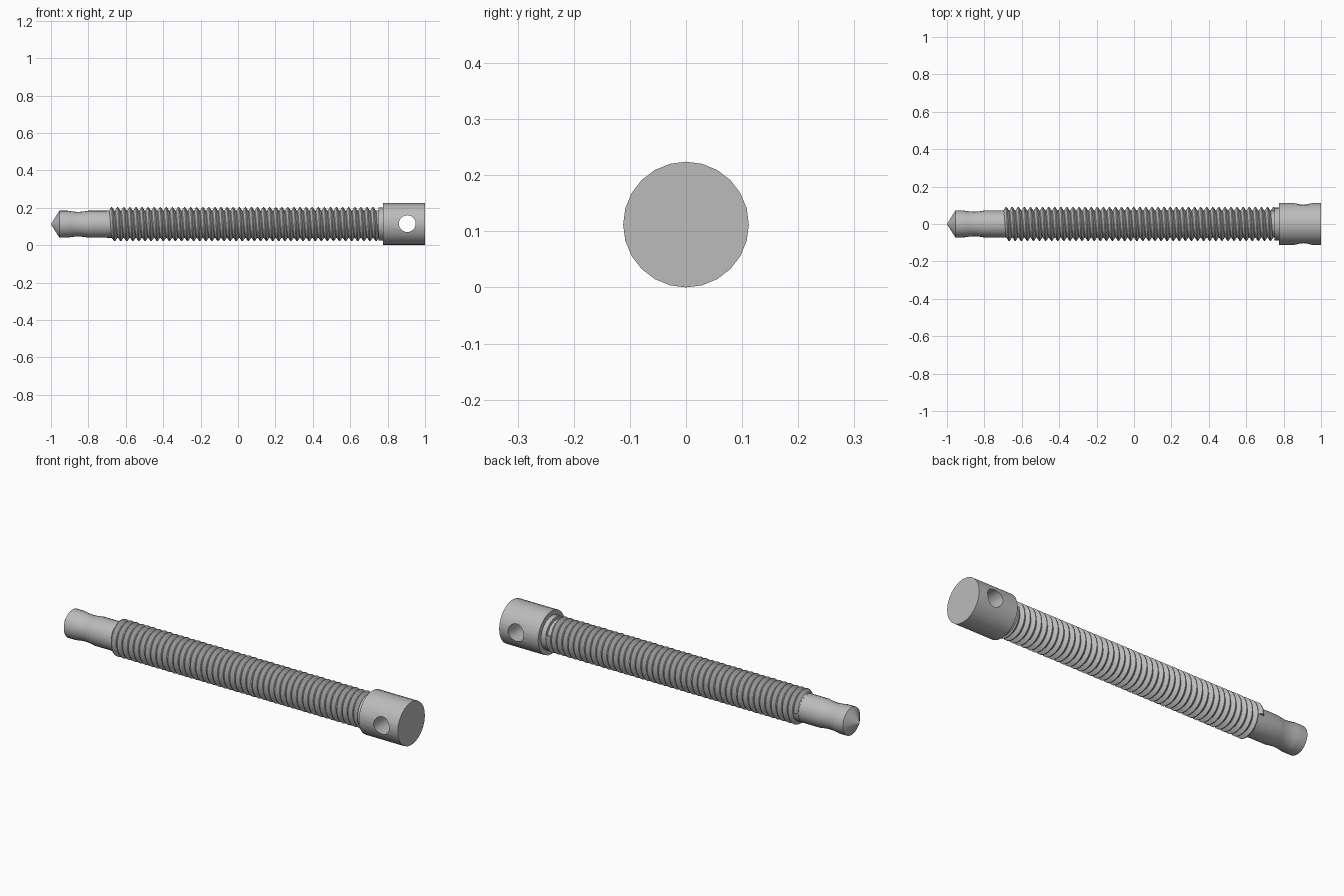
import bpy
import bmesh
from math import cos, sin, pi, radians
from mathutils import Vector

cube = bpy.data.objects.get("Cube")
if cube:
    bpy.data.objects.remove(cube, do_unlink=True)

RADIUS = 0.112      # head radius, also the height of the axis
SEGMENTS = 24

steel = bpy.data.materials.new("steel grey")
steel.use_nodes = True
steel.diffuse_color = (0.5, 0.5, 0.5, 1)
steel.node_tree.nodes["Principled BSDF"].inputs["Base Color"].default_value = (0.5, 0.5, 0.5, 1)


def ring_point(x, r, angle):
    return Vector((x, r * cos(angle), RADIUS + r * sin(angle)))


def finish(bm, name, smooth=True):
    bmesh.ops.recalc_face_normals(bm, faces=bm.faces)
    mesh = bpy.data.meshes.new(name)
    bm.to_mesh(mesh)
    bm.free()
    obj = bpy.data.objects.new(name, mesh)
    bpy.context.collection.objects.link(obj)
    mesh.materials.append(steel)
    if smooth:
        shade(obj)
    return obj


def shade(obj):
    bpy.ops.object.select_all(action="DESELECT")
    obj.select_set(True)
    bpy.context.view_layer.objects.active = obj
    bpy.ops.object.shade_smooth_by_angle(angle=radians(30))


def lathe(name, profile, smooth=True):
    """Turn (x, radius) pairs around the screw axis and cap both ends."""
    bm = bmesh.new()
    rings = [[bm.verts.new(ring_point(x, r, 2 * pi * i / SEGMENTS + pi / 2))
              for i in range(SEGMENTS)] for x, r in profile]
    for a, b in zip(rings, rings[1:]):
        for i in range(SEGMENTS):
            j = (i + 1) % SEGMENTS
            bm.faces.new((a[i], a[j], b[j], b[i]))
    bm.faces.new(rings[0])
    bm.faces.new(rings[-1])
    bmesh.ops.remove_doubles(bm, verts=bm.verts, dist=0.00001)
    return finish(bm, name, smooth)


# Pointed pilot with a shallow rounded groove
groove = [(-0.91 + 0.11 * t / 8, 0.072 - 0.006 * sin(pi * t / 8)) for t in range(9)]
lathe("pilot_tip", [(-1, 0.0005), (-0.955, 0.072)] + groove + [(-0.69, 0.072)])

# Core and neck under the head
lathe("threaded_core", [(-0.70, 0.073), (0.76, 0.073)])
lathe("neck", [(0.75, 0.088), (0.785, 0.088)])

# Continuous helical thread
PITCH, START, END = 0.0325, -0.70, 0.765
ROOT, CREST = 0.0725, 0.091
bm = bmesh.new()
steps = int((END - START - PITCH) / PITCH * SEGMENTS)
section = [(0.04, ROOT), (0.43, CREST), (0.57, CREST), (0.96, ROOT)]
previous = None
for s in range(steps + 1):
    start = START + PITCH * s / SEGMENTS
    angle = 2 * pi * s / SEGMENTS
    current = [bm.verts.new(ring_point(start + PITCH * u, r, angle)) for u, r in section]
    if previous:
        for k in range(len(section)):
            m = (k + 1) % len(section)
            bm.faces.new((previous[k], previous[m], current[m], current[k]))
    else:
        bm.faces.new(current)
    previous = current
bm.faces.new(previous)
finish(bm, "helical_thread")

# Round head with a cross hole
head = lathe("head", [(0.775, RADIUS), (1, RADIUS)], smooth=False)
bpy.ops.mesh.primitive_cylinder_add(vertices=SEGMENTS, radius=0.045, depth=0.4,
                                    location=(0.905, 0, RADIUS + 0.003),
                                    rotation=(pi / 2, 0, 0))
cutter = bpy.context.object
cutter.name = "cross_hole_cutter"
cut = head.modifiers.new("cross_hole", "BOOLEAN")
cut.operation = "DIFFERENCE"
cut.solver = "EXACT"
cut.object = cutter
bpy.context.view_layer.objects.active = head
bpy.ops.object.modifier_apply(modifier=cut.name)
bpy.data.objects.remove(cutter, do_unlink=True)
shade(head)
